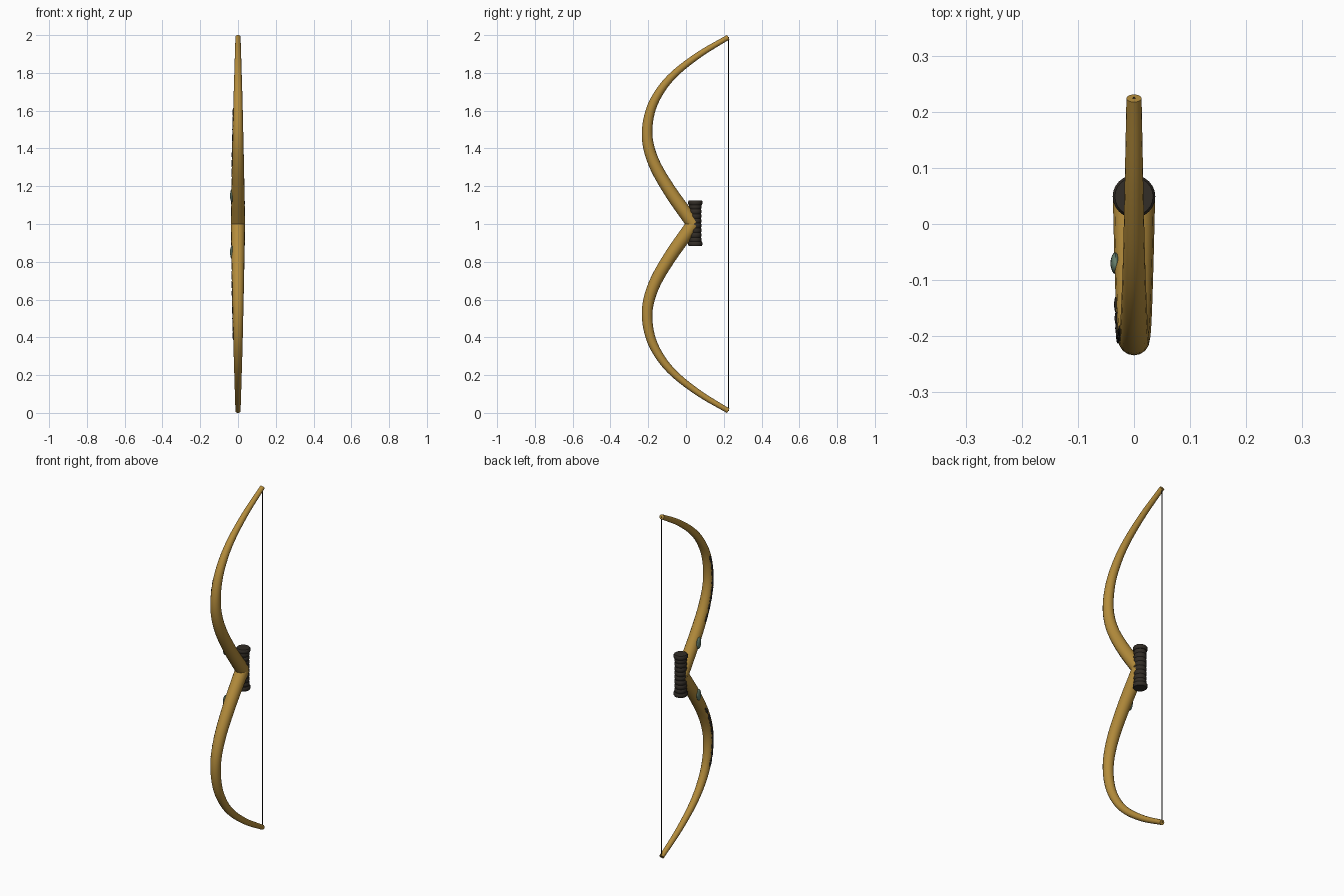
import bpy, bmesh, math
from mathutils import Vector, Matrix

if "Cube" in bpy.data.objects:
    bpy.data.objects.remove(bpy.data.objects["Cube"])


def material(name, rgb):
    m = bpy.data.materials.new(name)
    m.diffuse_color = (*rgb, 1)
    m.use_nodes = True
    m.node_tree.nodes["Principled BSDF"].inputs["Base Color"].default_value = m.diffuse_color
    return m


WOOD = material("honey_wood", (0.46, 0.265, 0.045))
LEATHER = material("dark_leather", (0.032, 0.026, 0.020))
STRING = material("black_string", (0.008, 0.008, 0.008))
GREEN = material("grey_green_stone", (0.13, 0.21, 0.15))


def finish(name, bm, mat):
    bmesh.ops.recalc_face_normals(bm, faces=bm.faces)
    me = bpy.data.meshes.new(name)
    bm.to_mesh(me)
    bm.free()
    for p in me.polygons:
        p.use_smooth = True
    me.materials.append(mat)
    ob = bpy.data.objects.new(name, me)
    bpy.context.collection.objects.link(ob)
    bpy.ops.object.select_all(action='DESELECT')
    bpy.context.view_layer.objects.active = ob
    ob.select_set(True)
    bpy.ops.object.shade_smooth_by_angle(angle=math.radians(40))
    return ob


def tube(name, path, radii, mat, sides=16):
    """Round tube along a path, capped at both ends."""
    bm = bmesh.new()
    rings = []
    for i, p in enumerate(path):
        t = (path[min(i + 1, len(path) - 1)] - path[max(i - 1, 0)]).normalized()
        u = Vector((1, 0, 0))
        v = t.cross(u).normalized()
        rings.append([bm.verts.new(p + radii[i] * (math.cos(a) * u + math.sin(a) * v))
                      for a in (2 * math.pi * k / sides for k in range(sides))])
    for a, b in zip(rings, rings[1:]):
        for k in range(sides):
            j = (k + 1) % sides
            bm.faces.new((a[k], a[j], b[j], b[k]))
    bm.faces.new(rings[0])
    bm.faces.new(rings[-1])
    return finish(name, bm, mat)


def smooth_path(pts, steps):
    """Catmull-Rom curve through (y, height above the grip) points."""
    p = [Vector((0, y, z)) for y, z in pts]
    p = [2 * p[0] - p[1]] + p + [2 * p[-1] - p[-2]]
    out = []
    for i in range(1, len(p) - 2):
        a, b, c, d = p[i - 1:i + 3]
        for s in range(steps):
            t = s / steps
            out.append(0.5 * (2 * b + (c - a) * t + (2 * a - 5 * b + 4 * c - d) * t * t
                              + (3 * b - a - 3 * c + d) * t ** 3))
    return out + [p[-2]]


def lathe(name, profile, y, mat, sides=24):
    """Surface of revolution about a vertical axis at x = 0."""
    bm = bmesh.new()
    vs = [bm.verts.new((r, 0, z)) for r, z in profile]
    es = [bm.edges.new(e) for e in zip(vs, vs[1:])]
    bmesh.ops.spin(bm, geom=vs + es, cent=(0, 0, 0), axis=(0, 0, 1),
                   angle=2 * math.pi, steps=sides)
    bmesh.ops.remove_doubles(bm, verts=bm.verts, dist=1e-5)
    bmesh.ops.translate(bm, verts=bm.verts, vec=(0, y, 0))
    return finish(name, bm, mat)


def oval(name, loc, size, tilt, mat):
    bm = bmesh.new()
    bmesh.ops.create_uvsphere(bm, u_segments=16, v_segments=10, radius=1)
    bmesh.ops.transform(bm, verts=bm.verts, matrix=Matrix.Translation(loc)
                        @ Matrix.Rotation(tilt, 4, 'X') @ Matrix.Diagonal((*size, 1)))
    return finish(name, bm, mat)


# Limbs: one curve, mirrored about the grip height
LIMB = [(0.04, 0.0), (-0.08, 0.167), (-0.168, 0.32), (-0.205, 0.455), (-0.191, 0.59),
        (-0.138, 0.703), (-0.055, 0.80), (0.075, 0.90), (0.224, 0.989)]
curve = smooth_path(LIMB, 6)
radii = [0.0375 + (0.0135 - 0.0375) * i / (len(curve) - 1) for i in range(len(curve))]
for side, s in (("upper", 1), ("lower", -1)):
    tube(side + "_limb", [Vector((0, p.y, 1 + s * p.z)) for p in curve], radii, WOOD)

    # Upright oval stone standing proud of the left face
    oval(side + "_stone", (-0.033, -0.070, 1 + s * 0.15), (0.009, 0.019, 0.034),
         s * math.radians(8), GREEN)

    # Row of dark inlays along the left face
    for n, i in enumerate(range(10, 25, 2)):
        p, d = curve[i], curve[i + 1] - curve[i - 1]
        oval(f"{side}_inlay_{n + 1}", (-radii[i], p.y, 1 + s * p.z), (0.003, 0.008, 0.025),
             -s * math.atan2(d.y, d.z), LEATHER)

    # Rounded grip collar
    z = 1.004 + s * 0.109
    lathe(side + "_grip_collar", [(0, z - 0.012), (0.034, z - 0.012), (0.038, z - 0.006),
                                  (0.038, z + 0.006), (0.034, z + 0.012), (0, z + 0.012)],
          0.049, LEATHER)

# Grip with wound leather ridges
wraps = 8
pitch = 0.2 / wraps
profile = [(0, 0.904)]
for i in range(wraps * 6 + 1):
    profile.append((0.0300 + 0.0035 * abs(math.sin(math.pi * i / 6)), 0.904 + pitch * i / 6))
profile.append((0, 1.104))
lathe("leather_grip", profile, 0.049, LEATHER)

# Bowstring
tube("bowstring", [Vector((0, 0.224, 0.011)), Vector((0, 0.224, 1.989))],
     [0.0024, 0.0024], STRING, 8)
